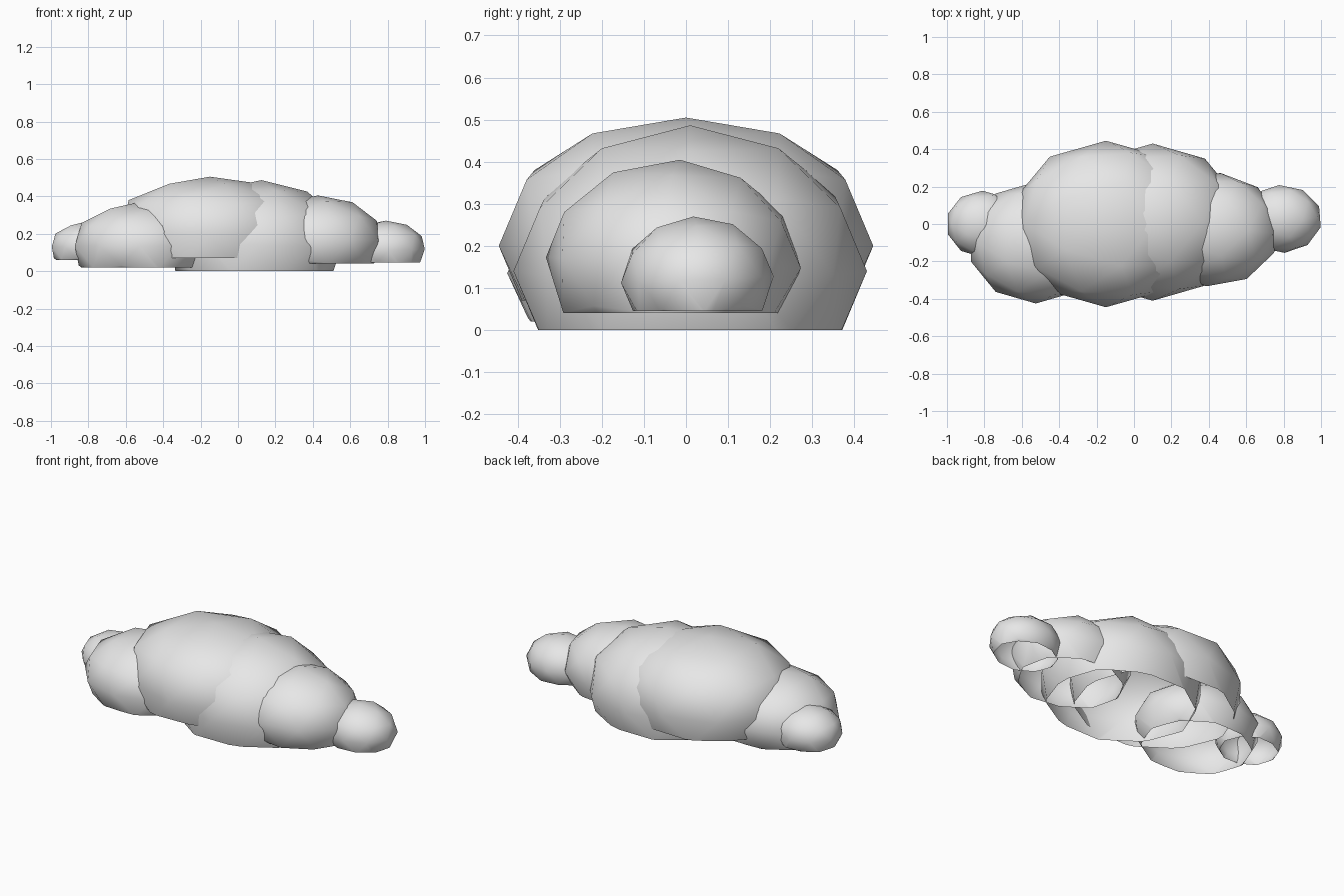
import bpy, bmesh
from math import radians, copysign
from mathutils import Matrix, Vector, Euler

default = bpy.data.objects.get("Cube")
if default:
    bpy.data.objects.remove(default)

cloud = bpy.data.materials.new("cloud_grey")
cloud.use_nodes = True
COLOUR = (0.8, 0.8, 0.8, 1)
cloud.diffuse_color = COLOUR
cloud.node_tree.nodes["Principled BSDF"].inputs["Base Color"].default_value = COLOUR


def puff(name, centre, radii, bottom, turn=(0, 0, 0), fullness=1):
    """A squashed low-poly ball, cut flat and left open underneath.
    A fullness below 1 makes its upper sides bulge."""
    bm = bmesh.new()
    bmesh.ops.create_icosphere(bm, subdivisions=2, radius=1)
    bm.transform(Euler([radians(a) for a in turn]).to_matrix().to_4x4())
    for v in bm.verts:
        v.co.z = copysign(abs(v.co.z) ** fullness, v.co.z)
    bm.transform(Matrix.Translation(centre) @ Matrix.Diagonal((*radii, 1)))
    bmesh.ops.bisect_plane(bm, geom=bm.verts[:] + bm.edges[:] + bm.faces[:],
                           plane_co=Vector((0, 0, bottom)),
                           plane_no=Vector((0, 0, 1)), clear_inner=True)
    for face in bm.faces:
        face.smooth = True
    mesh = bpy.data.meshes.new(name)
    bm.to_mesh(mesh)
    bm.free()
    mesh.materials.append(cloud)
    obj = bpy.data.objects.new(name, mesh)
    bpy.context.collection.objects.link(obj)


# Two large puffs in the middle
puff("tall_middle_puff", (-0.15, 0, 0.2), (0.51, 0.445, 0.305), 0.07, fullness=0.82)
puff("low_middle_puff", (0.1, 0.01, 0.14), (0.475, 0.42, 0.347), 0, (0, 3, 0))

# Medium shoulders
puff("left_shoulder_puff", (0.425, -0.03, 0.16), (0.355, 0.305, 0.245), 0.04, (-3, 0, -6))
puff("right_shoulder_puff", (-0.525, -0.1, 0.135), (0.365, 0.325, 0.235), 0.02)

# Small ends
puff("left_end_puff", (0.79, 0.027, 0.12), (0.215, 0.182, 0.15), 0.045, (3, 0, 4))
puff("right_end_puff", (-0.81, 0, 0.13), (0.195, 0.178, 0.135), 0.06)
